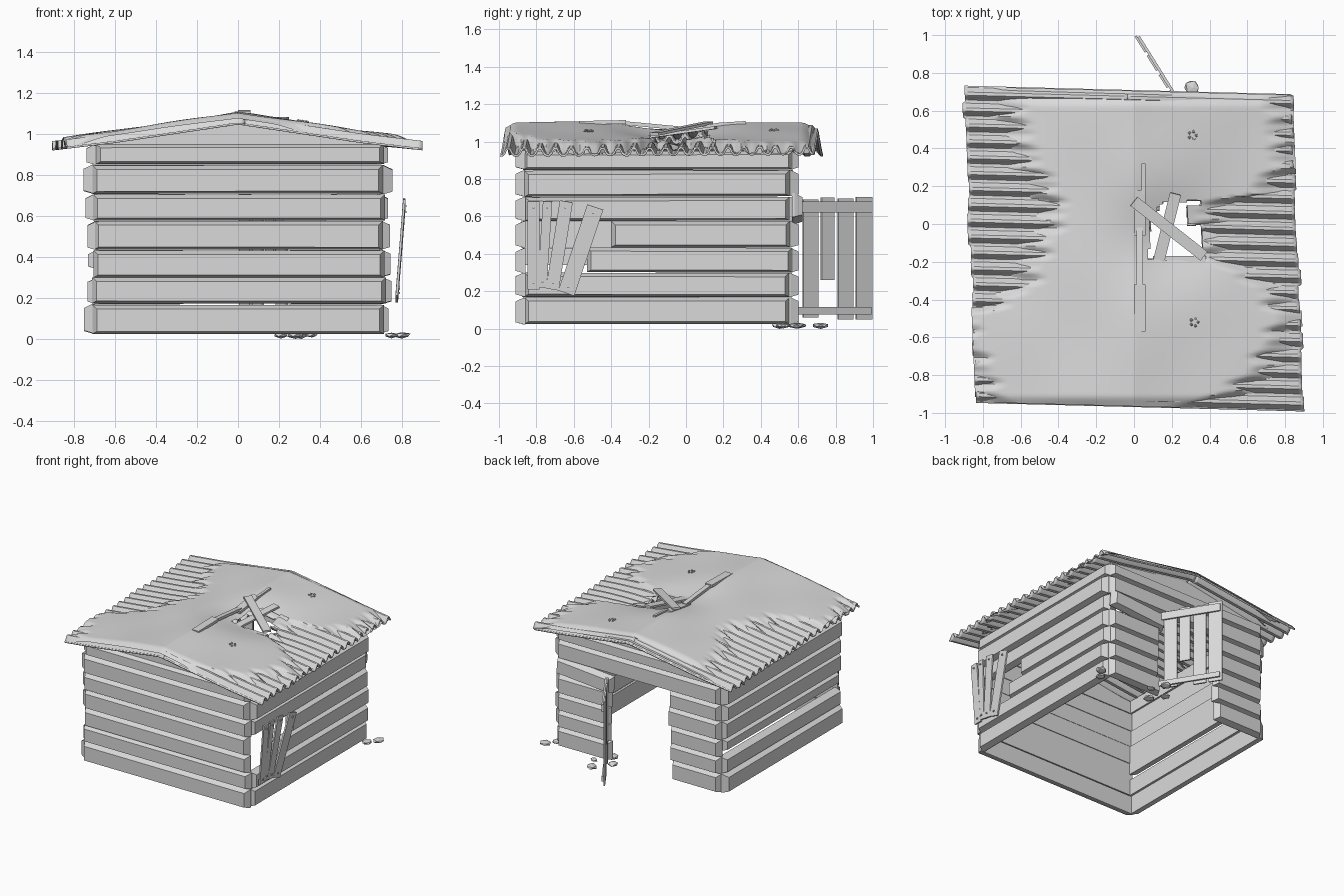
import bpy, bmesh, math, random
from mathutils import Vector, Matrix

random.seed(4)
if "Cube" in bpy.data.objects:
    bpy.data.objects.remove(bpy.data.objects["Cube"])

COLOUR = (0.7, 0.7, 0.7, 1)
grey = bpy.data.materials.new("plain grey")
grey.use_nodes = True
grey.diffuse_color = COLOUR
grey.node_tree.nodes["Principled BSDF"].inputs["Base Color"].default_value = COLOUR


def finish(name, bm, smooth=False):
    bmesh.ops.recalc_face_normals(bm, faces=bm.faces)
    me = bpy.data.meshes.new(name)
    bm.to_mesh(me)
    bm.free()
    me.materials.append(grey)
    ob = bpy.data.objects.new(name, me)
    bpy.context.scene.collection.objects.link(ob)
    if smooth:
        bpy.ops.object.select_all(action='DESELECT')
        ob.select_set(True)
        bpy.context.view_layer.objects.active = ob
        bpy.ops.object.shade_smooth_by_angle(angle=math.radians(40))
    return ob


def frame(a, b, normal):
    """Axes with x from a to b and y along the normal, at the midpoint."""
    a, b = Vector(a), Vector(b)
    x = (b - a).normalized()
    z = x.cross(Vector(normal)).normalized()
    y = z.cross(x)
    m = Matrix((x, y, z)).transposed().to_4x4()
    m.translation = (a + b) / 2
    return m, (b - a).length


def log(name, a, b, height, normal):
    """Timber with a flat back and a bevelled outer face."""
    m, length = frame(a, b, normal)
    flip = 1 if m[2][2] > 0 else -1
    bm = bmesh.new()
    sections = []
    for y, end, low, top in ((-0.012, 0, 0, 0), (0, 0, 0, 0), (0.042, 0.022, 0.012, 0.02)):
        hx, z0, z1 = length / 2 - end, -height / 2 + low, height / 2 - top
        sections.append([bm.verts.new(m @ Vector((x, y, flip * z)))
                         for x, z in ((-hx, z0), (hx, z0), (hx, z1), (-hx, z1))])
    for lo, hi in zip(sections, sections[1:]):
        for i in range(4):
            j = (i + 1) % 4
            bm.faces.new((lo[i], lo[j], hi[j], hi[i]))
    bm.faces.new(sections[0])
    bm.faces.new(sections[-1])
    finish(name, bm)


def plank(name, a, b, width, thick, normal):
    m, length = frame(a, b, normal)
    bm = bmesh.new()
    bmesh.ops.create_cube(bm, size=1, matrix=m @ Matrix.Diagonal((length, thick, width, 1)))
    finish(name, bm)


# Log walls: seven courses, with a doorway at the back and a window on the left
courses = [(0.025, 0.167), (0.17, 0.297), (0.3, 0.432), (0.435, 0.575),
           (0.578, 0.705), (0.708, 0.847), (0.85, 0.95)]
for i, (z0, z1) in enumerate(courses):
    z, h = (z0 + z1) / 2, z1 - z0

    def wob(s=0.012):
        return random.uniform(-s, s)

    log("front_log", (-0.705 + wob(), -0.87, z + wob(0.003)),
        (0.715 + wob(), -0.87, z + wob(0.003)), h, (0, -1, 0))
    # right wall, with a loose third course leaving a gap
    slim = 0.04 if i == 2 else 0
    dx = wob()
    log("right_log", (-0.7 + dx, -0.87 + wob(), z + slim / 2 + wob(0.003)),
        (-0.7 + dx, 0.56 + wob(), z + slim / 2), h - slim, (-1, 0, 0))
    start = {2: -0.53, 3: -0.4}.get(i, -0.87 + wob())
    dx = wob()
    log("left_log", (0.7 + dx, start, z + wob(0.003)),
        (0.7 + dx, 0.56 + wob(), z), h, (1, 0, 0))
    if i > 4:
        log("door_lintel", (-0.7, 0.56, z), (0.7, 0.56, z), h, (0, 1, 0))
    else:
        log("back_log", (-0.7, 0.56, z), (-0.27 + wob(0.02), 0.56, z), h, (0, 1, 0))
        # the top log beside the door is loose and tilted
        tilt = 0.02 if i == 4 else 0
        log("back_log", (0.255 + wob() - 2 * tilt, 0.56 + tilt, z - tilt),
            (0.7, 0.56 + tilt, z + tilt), h, (0, 1, 0))

# Gable boards under the roof
for name, y in (("front_gable", -0.88), ("back_gable", 0.55)):
    bm = bmesh.new()
    tri = [(-0.7, 0.94), (0.7, 0.94), (0.7, 0.955), (0, 1.06), (-0.7, 0.955)]
    face = bm.faces.new([bm.verts.new((x, y, z)) for x, z in tri])
    ext = bmesh.ops.extrude_face_region(bm, geom=[face])
    bmesh.ops.translate(bm, vec=(0, 0.02, 0),
                        verts=[v for v in ext["geom"] if isinstance(v, bmesh.types.BMVert)])
    finish(name, bm)


# Roof shape shared by the ribs and the covering
def place(u, v):
    return u - 0.042 * v, -0.13 + v - 0.026 * u


def base(x, y):
    sag = 0.06 * math.exp(-((x - 0.2) ** 2 / 0.1 + (y + 0.08) ** 2 / 0.06))
    return 1.075 - 0.15 * abs(x) + 0.03 * max(0, abs(x) - 0.6) - sag


def in_hole(x, y):
    if not (0.08 < x < 0.36 and -0.19 < y < 0.12):
        return False
    return not (x > 0.28 and 0 < y < 0.1) and x > 0.08 + 0.6 * max(0, y)


def lerp(table, t):
    for (t0, a), (t1, b) in zip(table, table[1:]):
        if t <= t1:
            k = max(0, (t - t0) / (t1 - t0))
            return a + (b - a) * k
    return table[-1][1]


def smooth(t):
    t = min(1, max(0, t))
    return t * t * (3 - 2 * t)


def grid(rows, cols, point, keep):
    bm = bmesh.new()
    vs = [[bm.verts.new(point(i, j)) for j in range(cols + 1)] for i in range(rows + 1)]
    for i in range(rows):
        for j in range(cols):
            quad = (vs[i][j], vs[i + 1][j], vs[i + 1][j + 1], vs[i][j + 1])
            if keep(sum((v.co for v in quad), Vector()) / 4):
                bm.faces.new(quad)
    bmesh.ops.delete(bm, geom=[v for v in bm.verts if not v.link_faces], context='VERTS')
    return bm


# Ribbed roof sheets with broad rounded ribs
RIBS, SEG = 20, 10
for name, side in (("left_roof_ribs", 1), ("right_roof_ribs", -1)):
    reach = [random.uniform(0.86, 0.88) for _ in range(RIBS + 1)]

    def rib_point(i, j):
        u = side * reach[j // SEG] * i / 36
        v = 0.84 * (2 * j / (RIBS * SEG) - 1)
        x, y = place(u, v)
        wave = smooth(0.5 + 0.55 * math.sin(math.pi * (2 * j / SEG - 0.5)))
        return x, y, base(x, y) + 0.036 * wave - 0.02

    ob = finish(name, grid(36, RIBS * SEG, rib_point, lambda c: not in_hole(c.x, c.y)), True)
    mod = ob.modifiers.new("thickness", 'SOLIDIFY')
    mod.thickness = 0.01
    mod.offset = -1 if ob.data.polygons[0].normal.z > 0 else 1

# Worn covering that sinks between the ribs at its edges
right_edge = [(-0.97, -0.66), (-0.9, -0.78), (-0.75, -0.82), (-0.6, -0.92), (-0.48, -0.86),
              (-0.35, -0.6), (-0.1, -0.5), (0.05, -0.42), (0.2, -0.47), (0.35, -0.58), (0.67, -0.66)]
left_edge = [(-0.97, 0.28), (-0.9, 0.5), (-0.8, 0.66), (-0.5, 0.82), (-0.3, 0.67), (-0.2, 0.45),
             (-0.05, 0.35), (0.1, 0.42), (0.16, 0.66), (0.3, 0.8), (0.67, 0.77)]


def cover(x, y):
    ragged = 0.03 * math.sin(y * 47) + 0.02 * math.sin(y * 91)
    d = min(x - lerp(right_edge, y), lerp(left_edge, y) - x) + ragged
    ends = min(y + 0.985, 0.7 - y)
    lumps = 0.004 * math.sin(x * 9 + 1) * math.sin(y * 8)
    return -0.022 + (0.052 + lumps) * smooth(d / 0.2 + 0.55) * (0.35 + 0.65 * smooth(ends / 0.08))


def cover_point(i, j):
    x, y = place(0.875 * (2 * i / 120 - 1), 0.836 * (2 * j / 120 - 1))
    return x, y, base(x, y) + cover(x, y)


finish("roof_covering", grid(120, 120, cover_point,
       lambda c: cover(c.x, c.y) > -0.02 and not in_hole(c.x, c.y)), True)

# Ridge boards and the broken boards over the hole
up = (0, 0, 1)
plank("ridge_board", (0.03, -0.57, 1.1), (0.03, -0.32, 1.105), 0.06, 0.02, up)
plank("ridge_board", (0.03, -0.34, 1.1), (0.03, -0.02, 1.07), 0.035, 0.02, up)
plank("ridge_board", (0.03, -0.06, 1.06), (0.03, 0.18, 1.09), 0.06, 0.02, up)
plank("ridge_board", (0.05, 0.16, 1.09), (0.05, 0.32, 1.1), 0.02, 0.02, up)
plank("fallen_board", (0.0, 0.12, 1.1), (0.37, -0.17, 1.04), 0.06, 0.015, up)
plank("fallen_board", (0.22, 0.16, 1.075), (0.13, -0.2, 1.025), 0.06, 0.015, up)
plank("hole_batten", (0.1, -0.185, 1.01), (0.38, -0.185, 1.01), 0.03, 0.02, up)

# Boards leaning over the window: (bottom y, z), (top y, z), width
boards = [((-0.815, 0.21), (-0.815, 0.68), 0.065), ((-0.77, 0.22), (-0.74, 0.68), 0.05),
          ((-0.715, 0.21), (-0.64, 0.68), 0.07), ((-0.64, 0.19), (-0.485, 0.65), 0.09)]
for (y0, z0), (y1, z1), w in boards:
    plank("window_board", (0.775, y0, z0), (0.812, y1, z1), w, 0.012, (1, 0, 0))
    for t in (0.07, 0.93):
        c = (0.777 + 0.037 * t, y0 + (y1 - y0) * t, z0 + (z1 - z0) * t)
        plank("nail", c, (c[0] + 0.012, c[1], c[2]), 0.01, 0.01, (0, 1, 0))

# Open door made of slats and two rails
hinge, along = Vector((0.255, 0.6, 0)), Vector((-0.53, 0.85, 0)).normalized()
out = Vector((along.y, -along.x, 0))
for t0, t1, z0, z1 in ((0.03, 0.125, 0.06, 0.69), (0.145, 0.225, 0.26, 0.7),
                       (0.25, 0.345, 0.05, 0.695), (0.365, 0.465, 0.05, 0.705)):
    p = hinge + along * (t0 + t1) / 2
    plank("door_slat", p + Vector((0, 0, z0)), p + Vector((0, 0, z1)), t1 - t0, 0.012, out)
for z, w, end in ((0.095, 0.04, 0.45), (0.65, 0.06, 0.455)):
    p = hinge + out * 0.012 + Vector((0, 0, z))
    plank("door_rail", p - along * 0.01, p + along * end, w, 0.014, out)


# Stones on the ground and chips on the roof
def stone(name, x, y, z, r, flat):
    bm = bmesh.new()
    bmesh.ops.create_icosphere(bm, subdivisions=1, radius=r)
    for v in bm.verts:
        v.co *= random.uniform(0.8, 1.1)
        v.co = Vector((v.co.x + x, v.co.y + y, v.co.z * flat + z))
    finish(name, bm)


for x, y, r in ((0.21, 0.6, 0.04), (0.28, 0.5, 0.045), (0.31, 0.72, 0.045),
                (0.36, 0.62, 0.03), (0.75, 0.52, 0.04), (0.8, 0.59, 0.045)):
    stone("stone", x, y, 0.017, r, 0.38)
for cx, cy in ((0.31, 0.47), (0.32, -0.52)):
    for k in range(5):
        x, y = cx + 0.02 * math.cos(k * 1.26), cy + 0.02 * math.sin(k * 1.26)
        stone("roof_chip", x, y, base(x, y) + 0.034, 0.009, 0.8)
